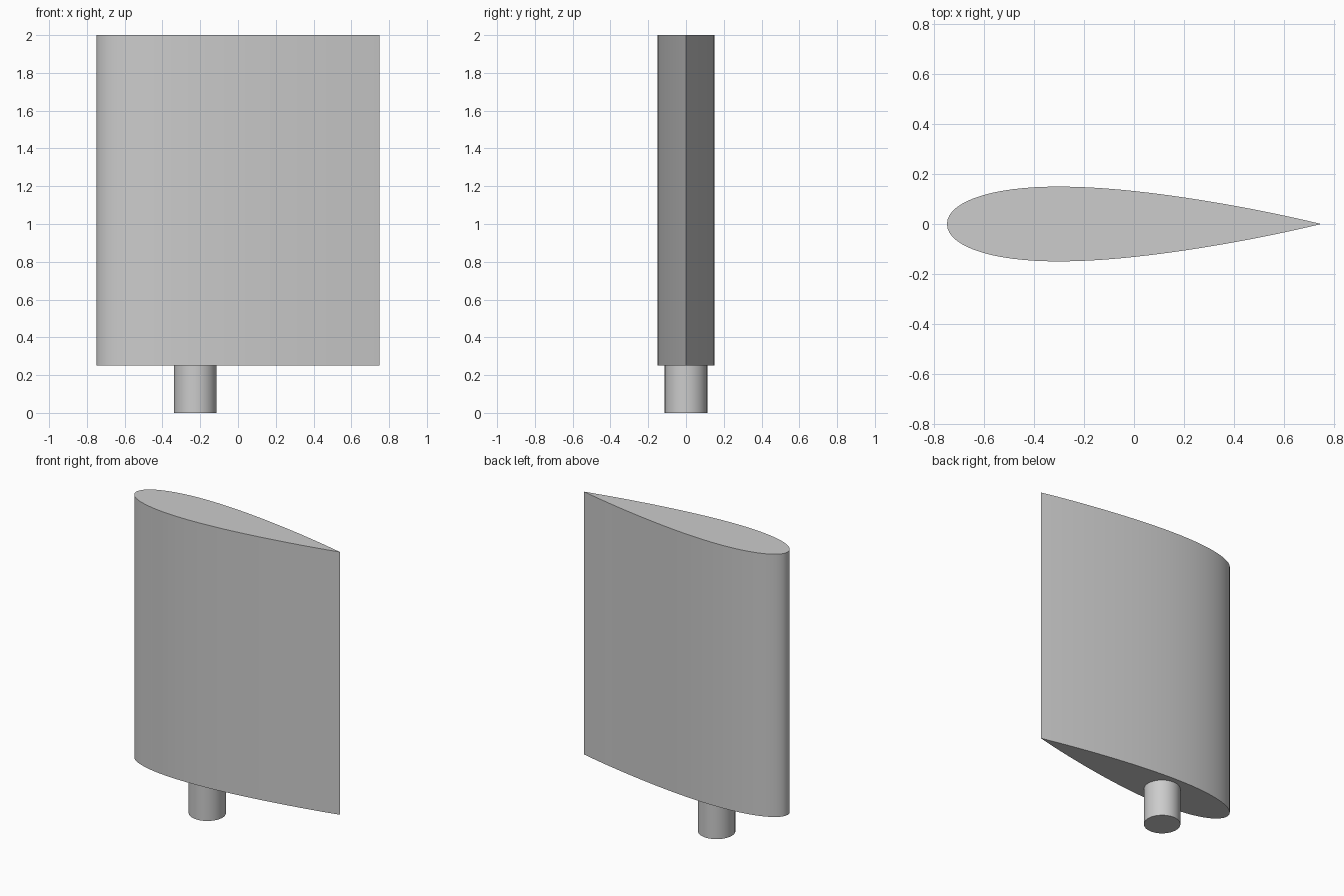
import bpy
import bmesh
import math

CHORD, THICKNESS = 1.5, 0.2
BLADE_BOTTOM, TOP = 0.25, 2.0
STOCK_X, STOCK_RADIUS = -0.226, 0.1125
STEPS = 40

cube = bpy.data.objects.get("Cube")
if cube:
    bpy.data.objects.remove(cube, do_unlink=True)

grey = bpy.data.materials.new("plain grey")
grey.use_nodes = True
colour = (0.604, 0.604, 0.604, 1)
grey.diffuse_color = colour
grey.node_tree.nodes["Principled BSDF"].inputs["Base Color"].default_value = colour


def half_width(t):
    """Symmetric foil half thickness at chord fraction t, closed at the tail."""
    return 5 * THICKNESS * CHORD * (0.2969 * math.sqrt(t) - 0.126 * t
                                    - 0.3516 * t**2 + 0.2843 * t**3 - 0.1036 * t**4)


def extrude_outline(name, outline, bottom, top):
    """Prism with the given counter-clockwise outline and smooth sides."""
    bm = bmesh.new()
    base = bm.faces.new([bm.verts.new((x, y, bottom)) for x, y in outline])
    moved = bmesh.ops.extrude_face_region(bm, geom=[base], use_keep_orig=True)["geom"]
    verts = [v for v in moved if isinstance(v, bmesh.types.BMVert)]
    bmesh.ops.translate(bm, verts=verts, vec=(0, 0, top - bottom))
    bmesh.ops.recalc_face_normals(bm, faces=bm.faces)
    mesh = bpy.data.meshes.new(name)
    bm.to_mesh(mesh)
    bm.free()
    mesh.materials.append(grey)
    obj = bpy.data.objects.new(name, mesh)
    bpy.context.collection.objects.link(obj)
    bpy.ops.object.select_all(action="DESELECT")
    obj.select_set(True)
    bpy.context.view_layer.objects.active = obj
    bpy.ops.object.shade_smooth_by_angle(angle=math.radians(30))
    return obj


# Foil blade: points are packed closely around the rounded nose
fractions = [(1 - math.cos(math.pi * i / STEPS)) / 2 for i in range(STEPS + 1)]
near = [(CHORD * (t - 0.5), -half_width(t)) for t in fractions[:-1]]
tail = [(CHORD / 2, 0)]
far = [(x, -y) for x, y in reversed(near[1:])]
extrude_outline("rudder_blade", near + tail + far, BLADE_BOTTOM, TOP)

# Round stock below the blade
circle = [(STOCK_X + STOCK_RADIUS * math.cos(a), STOCK_RADIUS * math.sin(a))
          for a in (math.tau * i / 48 for i in range(48))]
extrude_outline("rudder_stock", circle, 0, BLADE_BOTTOM)
